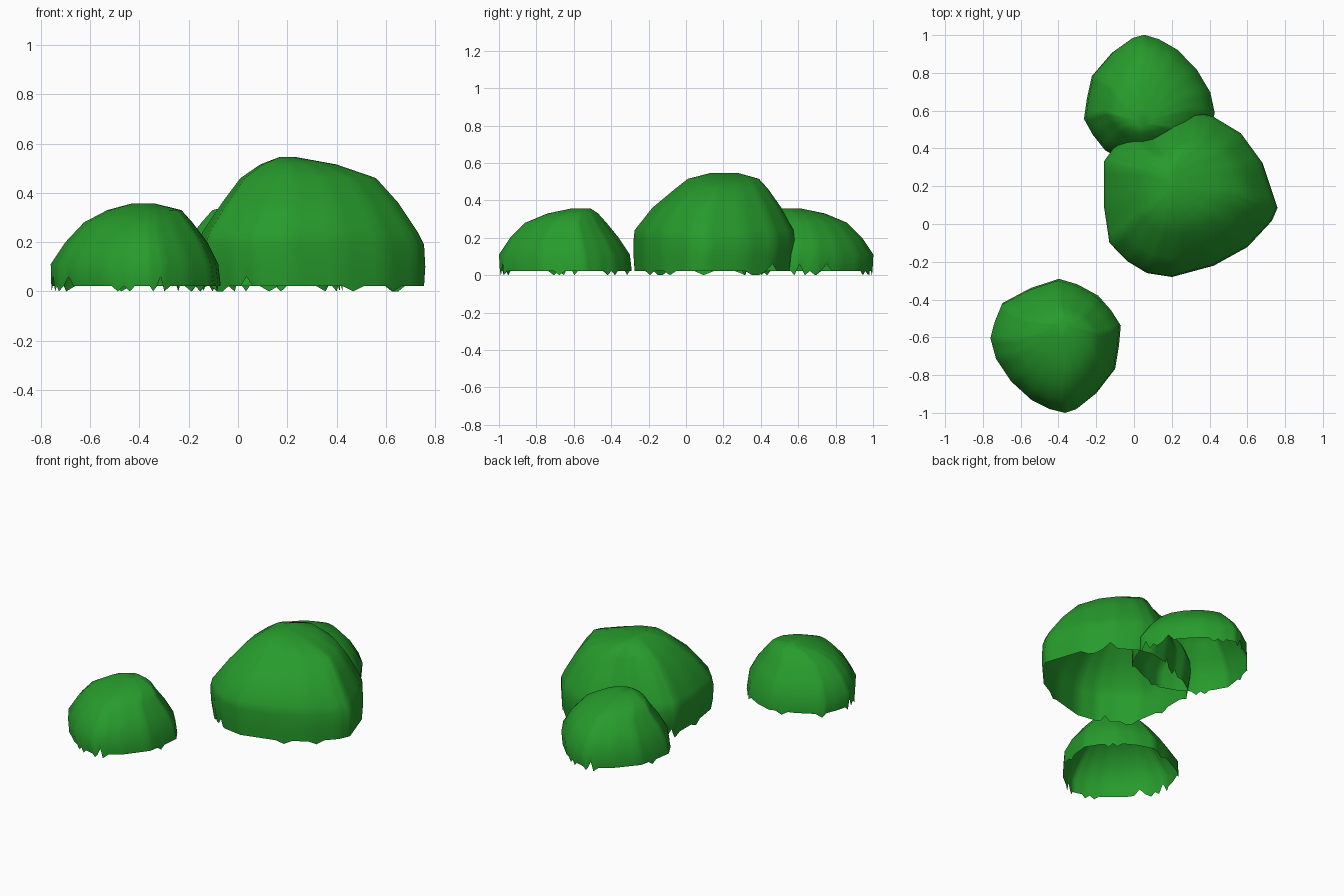
import bpy, bmesh, math, random

if "Cube" in bpy.data.objects:
    bpy.data.objects.remove(bpy.data.objects["Cube"])

green = bpy.data.materials.new("leaf_green")
green.diffuse_color = (0.02, 0.33, 0.025, 1)
green.use_nodes = True
green.node_tree.nodes["Principled BSDF"].inputs["Base Color"].default_value = green.diffuse_color


def bush(name, outline, levels, seed, cols=4):
    """Open shell: the outline is fitted into the box (z, x0, x1, y0, y1) of each level."""
    rng = random.Random(seed)
    n = len(outline)
    pts = []
    for i in range(n):
        (ax, ay), (bx, by) = outline[i], outline[(i + 1) % n]
        pts += [(ax + (bx - ax) * k / cols, ay + (by - ay) * k / cols) for k in range(cols)]
    xs, ys = [p[0] for p in pts], [p[1] for p in pts]
    lx, ly, w, d = min(xs), min(ys), max(xs) - min(xs), max(ys) - min(ys)
    bm = bmesh.new()
    rings = []
    for z, x0, x1, y0, y1 in levels:
        rings.append([bm.verts.new((x0 + (x - lx) / w * (x1 - x0),
                                    y0 + (y - ly) / d * (y1 - y0), z)) for x, y in pts])
    # ragged hem: a few tabs reach the ground, a few notches rise
    for i, v in enumerate(rings[0]):
        r = rng.random()
        if i == 0 or r < 0.14:
            v.co.z = 0.0
        elif r > 0.95:
            v.co.z = 0.06
    m = len(pts)
    for a, b in zip(rings, rings[1:]):
        for i in range(m):
            j = (i + 1) % m
            bm.faces.new((a[i], a[j], b[j], b[i]))
    bm.faces.new(rings[-1])
    bmesh.ops.recalc_face_normals(bm, faces=bm.faces)
    if max(bm.faces, key=lambda f: f.calc_center_median().z).normal.z < 0:
        bmesh.ops.reverse_faces(bm, faces=bm.faces)
    for f in bm.faces:
        f.smooth = True
    me = bpy.data.meshes.new(name)
    bm.to_mesh(me)
    bm.free()
    me.materials.append(green)
    ob = bpy.data.objects.new(name, me)
    bpy.context.collection.objects.link(ob)
    return ob


# large bush
big_outline = [(-.16, .1), (-.13, -.1), (-.03, -.2), (.07, -.26), (.2, -.28), (.42, -.22),
               (.6, -.12), (.73, .02), (.76, .09), (.68, .33), (.57, .48), (.42, .57),
               (.33, .59), (.2, .56), (.08, .48), (-.02, .46), (-.11, .4), (-.16, .33)]
big_levels = [(.022, -.14, .755, -.275, .57), (.1, -.155, .76, -.28, .58),
              (.19, -.16, .755, -.28, .59), (.24, -.145, .73, -.275, .575),
              (.36, -.065, .65, -.18, .51), (.46, .01, .56, -.06, .44),
              (.515, .09, .40, .01, .39), (.546, .17, .23, .13, .28)]
bush("large_bush", big_outline, big_levels, 3)

# small bush at the front left, modelled around its own centre
CX, CY = -.41, -.64
small_outline = [(-.76, -.6), (-.73, -.71), (-.65, -.83), (-.54, -.93), (-.44, -.98),
                 (-.36, -1), (-.3, -.98), (-.2, -.9), (-.1, -.77), (-.08, -.65),
                 (-.07, -.54), (-.12, -.46), (-.19, -.38), (-.3, -.32), (-.4, -.29),
                 (-.55, -.34), (-.70, -.42), (-.74, -.52)]
small_levels = [(.022, -.757, -.07, -.995, -.29), (.11, -.76, -.08, -1, -.30),
                (.2, -.70, -.125, -.94, -.36), (.28, -.625, -.185, -.86, -.425),
                (.33, -.53, -.23, -.74, -.47), (.357, -.43, -.34, -.61, -.51)]
small_levels = [(z, a - CX, b - CX, c - CY, d - CY) for z, a, b, c, d in small_levels]
front_bush = bush("front_bush", small_outline, small_levels, 8)
front_bush.location = (CX, CY, 0)

# same small bush turned round, half hidden behind the large one
back_bush = front_bush.copy()
back_bush.name = "back_bush"
back_bush.location = (.08, .64, 0)
back_bush.rotation_euler.z = math.radians(177)
bpy.context.collection.objects.link(back_bush)
